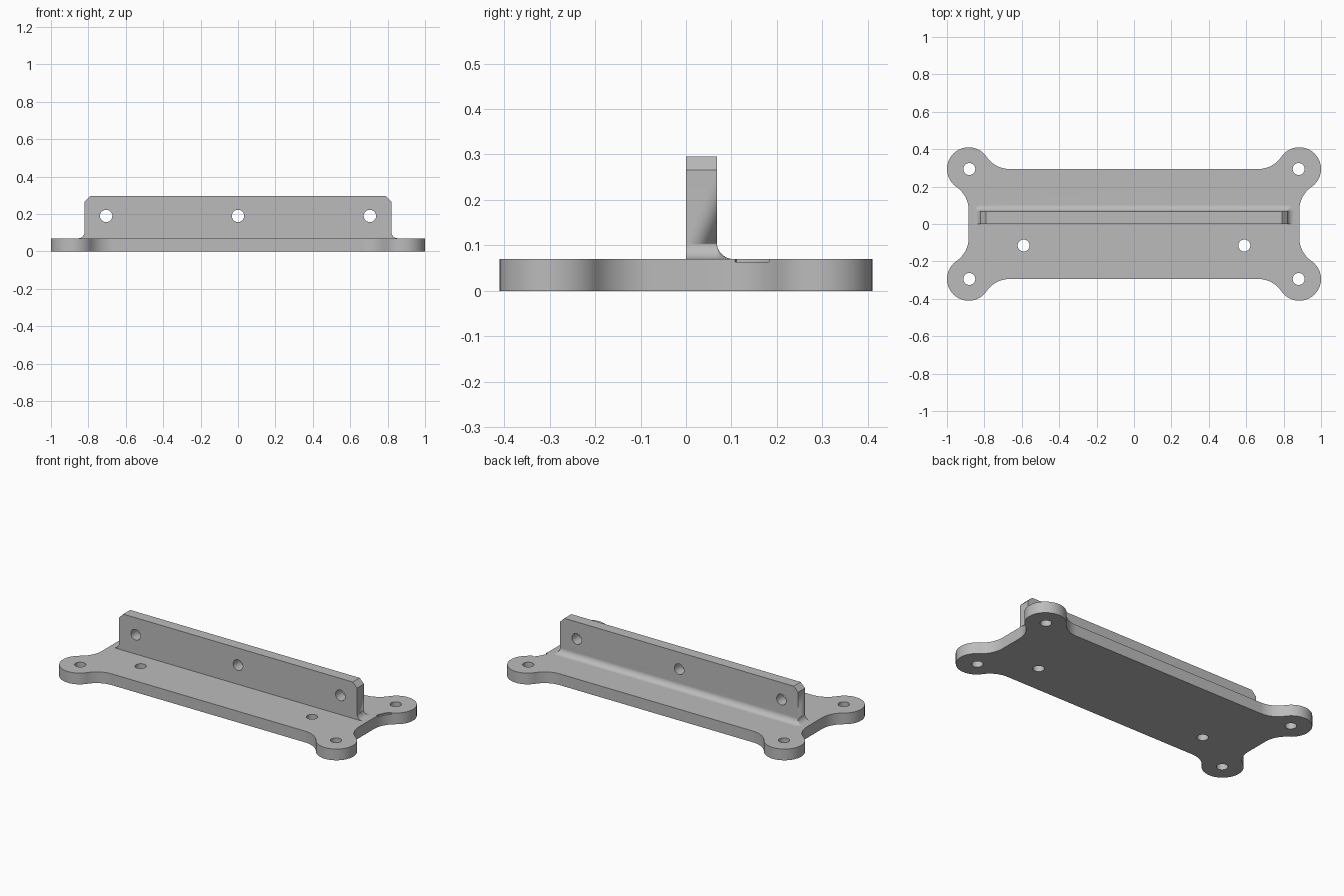
import bpy, bmesh
from math import sin, cos, pi, atan2, sqrt, radians

cube = bpy.data.objects.get("Cube")
if cube:
    bpy.data.objects.remove(cube, do_unlink=True)

PLATE_H = 0.07
LOBE_X, LOBE_Y, LOBE_R = 0.884, 0.294, 0.116
FILLET = 0.15
REACH = sqrt(2 * FILLET * LOBE_R + LOBE_R ** 2)   # lobe centre to fillet tangent point

grey = bpy.data.materials.new("light grey")
grey.use_nodes = True
colour = (0.5, 0.5, 0.5, 1)
grey.diffuse_color = colour
grey.node_tree.nodes["Principled BSDF"].inputs["Base Color"].default_value = colour


def arc(cx, cy, r, a0, a1, steps):
    return [(cx + r * cos(a0 + (a1 - a0) * i / steps),
             cy + r * sin(a0 + (a1 - a0) * i / steps)) for i in range(steps + 1)]


def loft(name, rings, bevel_top=0):
    """Closed solid through rings of equal point count."""
    bm = bmesh.new()
    loops = [[bm.verts.new(p) for p in ring] for ring in rings]
    n = len(loops[0])
    for a, b in zip(loops, loops[1:]):
        for i in range(n):
            j = (i + 1) % n
            bm.faces.new((a[i], a[j], b[j], b[i]))
    bm.faces.new(loops[0][::-1])
    top = bm.faces.new(loops[-1])
    if bevel_top:
        bmesh.ops.bevel(bm, geom=list(top.edges), offset=bevel_top, segments=3,
                        profile=0.5, affect='EDGES')
    bmesh.ops.remove_doubles(bm, verts=bm.verts, dist=1e-5)
    bmesh.ops.recalc_face_normals(bm, faces=bm.faces)
    mesh = bpy.data.meshes.new(name)
    bm.to_mesh(mesh)
    bm.free()
    mesh.materials.append(grey)
    ob = bpy.data.objects.new(name, mesh)
    bpy.context.collection.objects.link(ob)
    return ob


def prism(name, outline, z0, z1, bevel_top=0):
    return loft(name, [[(x, y, z) for x, y in outline] for z in (z0, z1)], bevel_top)


def combine(target, other, operation):
    mod = target.modifiers.new(operation, 'BOOLEAN')
    mod.operation, mod.solver, mod.object = operation, 'EXACT', other
    bpy.context.view_layer.objects.active = target
    bpy.ops.object.modifier_apply(modifier=mod.name)
    bpy.data.objects.remove(other, do_unlink=True)


# Base plate: a round lobe on each corner, blended into the straight edges
lean = atan2(REACH, FILLET)
corner = arc(LOBE_X + FILLET, LOBE_Y - REACH, FILLET, pi, pi - lean, 12)
corner += arc(LOBE_X, LOBE_Y, LOBE_R, -lean, pi - atan2(FILLET, REACH), 36)[1:]
corner += arc(LOBE_X - REACH, LOBE_Y + FILLET, FILLET,
              -atan2(FILLET, REACH), -pi / 2, 12)[1:]
half = corner + [(-x, y) for x, y in reversed(corner)]
outline = half + [(x, -y) for x, y in reversed(half)]
bracket = prism("mounting_bracket", outline, 0, PLATE_H, 0.005)

# Upright wall: flared foot at the ends and back, flush front, chamfered top corners
WALL_X, WALL_Y, WALL_TOP, FLARE, CHAMFER = 0.82, 0.068, 0.296, 0.036, 0.03


def wall_ring(z, flare, trim=0):
    right = [(WALL_X - trim + flare, 0)]
    right += arc(WALL_X - trim, WALL_Y, flare, 0, pi / 2, 8)
    return [(x, y, z) for x, y in right + [(-x, y) for x, y in reversed(right)]]


rings = [wall_ring(PLATE_H - 0.02, FLARE)]
for i in range(11):
    t = pi / 2 * i / 10
    rings.append(wall_ring(PLATE_H + FLARE * (1 - cos(t)), FLARE * (1 - sin(t))))
rings += [wall_ring(WALL_TOP - CHAMFER, 0), wall_ring(WALL_TOP, 0, CHAMFER)]
combine(bracket, loft("wall", rings), 'UNION')

# Screw holes through the plate
plate_holes = [(sx * LOBE_X * 0.996, sy * LOBE_Y) for sx in (-1, 1) for sy in (-1, 1)]
plate_holes += [(-0.59, -0.115), (0.59, -0.115)]
for x, y in plate_holes:
    circle = arc(x, y, 0.032, 0, 2 * pi, 40)[:-1]
    combine(bracket, prism("hole_cutter", circle, -0.1, 0.2), 'DIFFERENCE')

# Screw holes through the wall
for x in (-0.705, 0, 0.705):
    circle = arc(x, 0.19, 0.033, 0, 2 * pi, 40)[:-1]
    cutter = loft("hole_cutter", [[(u, y, v) for u, v in circle] for y in (-0.1, 0.2)])
    combine(bracket, cutter, 'DIFFERENCE')

# Shallow relief step along one side blend
a0, a1 = radians(167), radians(134)
centre = (LOBE_X + FILLET, LOBE_Y - REACH)
step = arc(*centre, FILLET + 0.012, a0, a1, 10) + arc(*centre, FILLET - 0.03, a1, a0, 10)
combine(bracket, prism("relief_cutter", step, PLATE_H - 0.007, PLATE_H + 0.003), 'DIFFERENCE')

# Smooth the curved faces, keep flats flat
bpy.ops.object.select_all(action='DESELECT')
bracket.select_set(True)
bpy.context.view_layer.objects.active = bracket
bpy.ops.object.shade_smooth_by_angle(angle=radians(30))
weighted = bracket.modifiers.new("flat_faces", 'WEIGHTED_NORMAL')
weighted.keep_sharp = True
